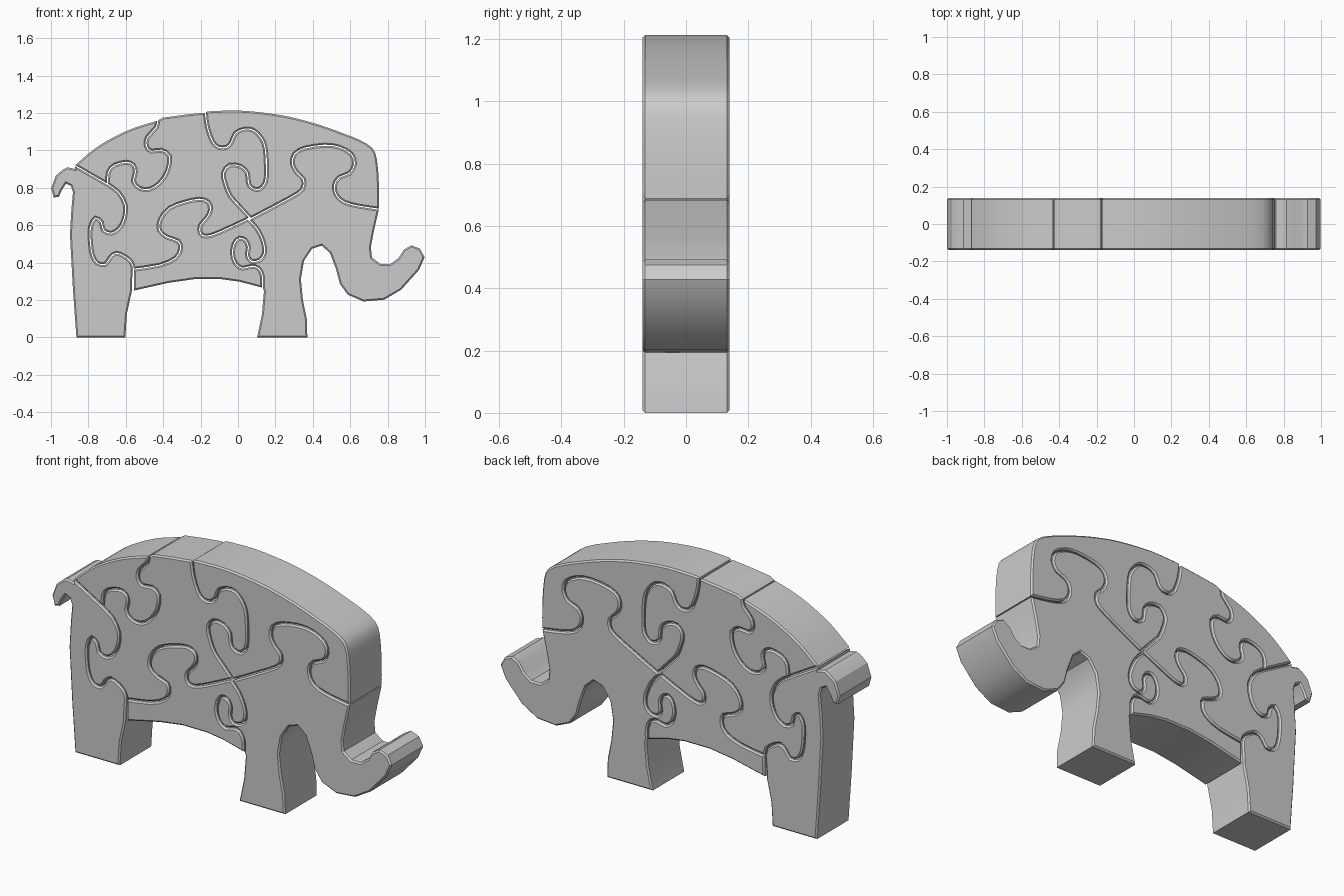
import bpy, bmesh
from mathutils import Vector

UNIT, X0, Z0 = 187.0, 238.6, 338.2      # drawing units per model unit, origin on the drawing
HALF, GAP, BEVEL = 0.139, 0.003, 0.008  # half thickness, seam clearance, edge chamfer


def curve(text, smooth=0):
    """Read 'x,y' pairs; optionally refine with a Catmull-Rom spline."""
    pts = []
    for pair in text.split():
        x, y = map(float, pair.split(','))
        pts.append(Vector(((x - X0) / UNIT, (Z0 - y) / UNIT)))
    if not smooth:
        return pts
    out = []
    for i in range(len(pts) - 1):
        a, b = pts[i], pts[i + 1]
        p = pts[i - 1] if i else a
        n = pts[i + 2] if i + 2 < len(pts) else b
        for k in range(smooth):
            t = k / smooth
            out.append(0.5 * (2 * a + (b - p) * t + (2 * p - 5 * a + 4 * b - n) * t * t
                              + (3 * a - p - 3 * b + n) * t ** 3))
    return out + [pts[-1]]


def inset(pts, d):
    out = []
    for i, p in enumerate(pts):
        e1 = (p - pts[i - 1]).normalized()
        e2 = (pts[(i + 1) % len(pts)] - p).normalized()
        n1, n2 = Vector((-e1.y, e1.x)), Vector((-e2.y, e2.x))
        out.append(p + (n1 + n2) * d / max(1 + n1.dot(n2), 0.3))
    return out


def piece(name, *parts):
    """Join boundary curves into a loop and extrude it with chamfered rims."""
    pts = []
    for part in parts:
        for p in part:
            if not pts or (p - pts[-1]).length > 0.004:
                pts.append(p)
    if (pts[0] - pts[-1]).length < 0.004:
        pts.pop()
    n = len(pts)
    if sum(pts[i - 1].cross(pts[i]) for i in range(n)) < 0:
        pts.reverse()
    bm = bmesh.new()
    rings = []
    for y, d in ((-HALF, GAP + BEVEL), (-HALF + BEVEL, GAP), (HALF - BEVEL, GAP), (HALF, GAP + BEVEL)):
        rings.append([bm.verts.new((p.x, y, p.y)) for p in inset(pts, d)])
    for a, b in zip(rings, rings[1:]):
        for i in range(n):
            bm.faces.new((a[i - 1], a[i], b[i], b[i - 1]))
    bm.faces.new(rings[0])
    bm.faces.new(rings[-1][::-1])
    bmesh.ops.recalc_face_normals(bm, faces=bm.faces)
    mesh = bpy.data.meshes.new(name)
    bm.to_mesh(mesh)
    bm.free()
    ob = bpy.data.objects.new(name, mesh)
    bpy.context.collection.objects.link(ob)
    bpy.ops.object.select_all(action='DESELECT')
    ob.select_set(True)
    bpy.context.view_layer.objects.active = ob
    bpy.ops.object.shade_smooth_by_angle(angle=0.5)


# Interlocking seams, each shared by two neighbouring pieces
rump_leg = curve("75,166 108,185")
middle_leg = curve("108,185 119,193 126,206 125,219 120,229 112,234 104,231 102,223 96,219 91,228 "
                   "91,243 93,256 98,264 106,265 111,258 117,254 125,257 132,263 134,270", 2)
leg_belly = curve("134,270 134,292")
rump_middle = curve("158,121 157,128 148,138 147,147 152,152 162,151 170,157 168,172 160,184 150,190 "
                    "140,189 134,182 136,173 134,166 127,163 115,166 109,173 108,185", 2)
middle_belly = curve("134,270 160,266 176,259 181,250 179,242 168,238 160,231 161,220 170,209 185,203 "
                     "200,200 209,203 211,211 207,219 201,226 201,234 207,237 220,233 248,220", 2)
middle_back = curve("206,114 208,128 213,142 219,148 227,148 232,143 236,134 245,130 254,131 262,139 "
                    "266,150 267,170 266,183 260,190 253,189 249,184 248,174 241,167 230,166 224,174 "
                    "226,185 231,197 240,207 250,218", 2)
back_head = curve("252,219 290,199 303,190 304,180 298,174 293,165 295,155 305,149 325,146 340,148 "
                  "352,155 355,165 350,174 340,178 335,186 337,196 345,203 360,207 380,210", 2)
belly_head = curve("250,221 258,230 264,243 265,254 260,261 252,262 248,256 249,248 246,241 240,239 "
                   "235,244 233,254 236,264 243,269 252,267 259,269 263,277 263,289", 2)

# Outer silhouette, split per piece
rump_top = curve("75,166 95,149 115,137 135,128 158,121", 3)
middle_top = curve("158,121 163,118 185,115 204,113 206,114")
back_top = curve("206,114 207.5,111.8 222,111 240,110.8 265,113 290,117 320,125 345,134 360,140 373,148 "
                 "378,160 380,185 380,210", 2)
head_edge = curve("380,210 375,232 372,248 373,258 381,264 391,264 399,258 404,250 412,245.5 421,249 "
                  "425.8,258 420,271 402,291 385,301 364,302.8 348,296 340,285 336,270 330,254 322,247 "
                  "313,250 305,262 302,280 304,300 308,320 308.5,338.8 257,338.8 262,315 264,292 263,289")
belly_edge = curve("263,289 240,283 222,280.5 195,280.5 170,284 134,292")
leg_edge = curve("134,270 133,285 133,292 128,315 126.5,338.8 76.5,338.8 73,290 70,235 71.5,210 73,193 "
                 "71,187 67,185 63,191 60,198 54,199 51.2,189 56,176 63,170 68,167.5 75,169")

# The six wooden-toy pieces
piece("rump", rump_top, rump_middle, rump_leg[::-1])
piece("middle_body", middle_top, middle_back, middle_belly[::-1], middle_leg[::-1], rump_middle[::-1])
piece("upper_back", back_top, back_head[::-1], middle_back[::-1])
piece("head_trunk_front_leg", head_edge, belly_head[::-1], back_head)
piece("belly", belly_edge, leg_belly[::-1], middle_belly, belly_head)
piece("hind_leg_tail", leg_edge, rump_leg, middle_leg)
